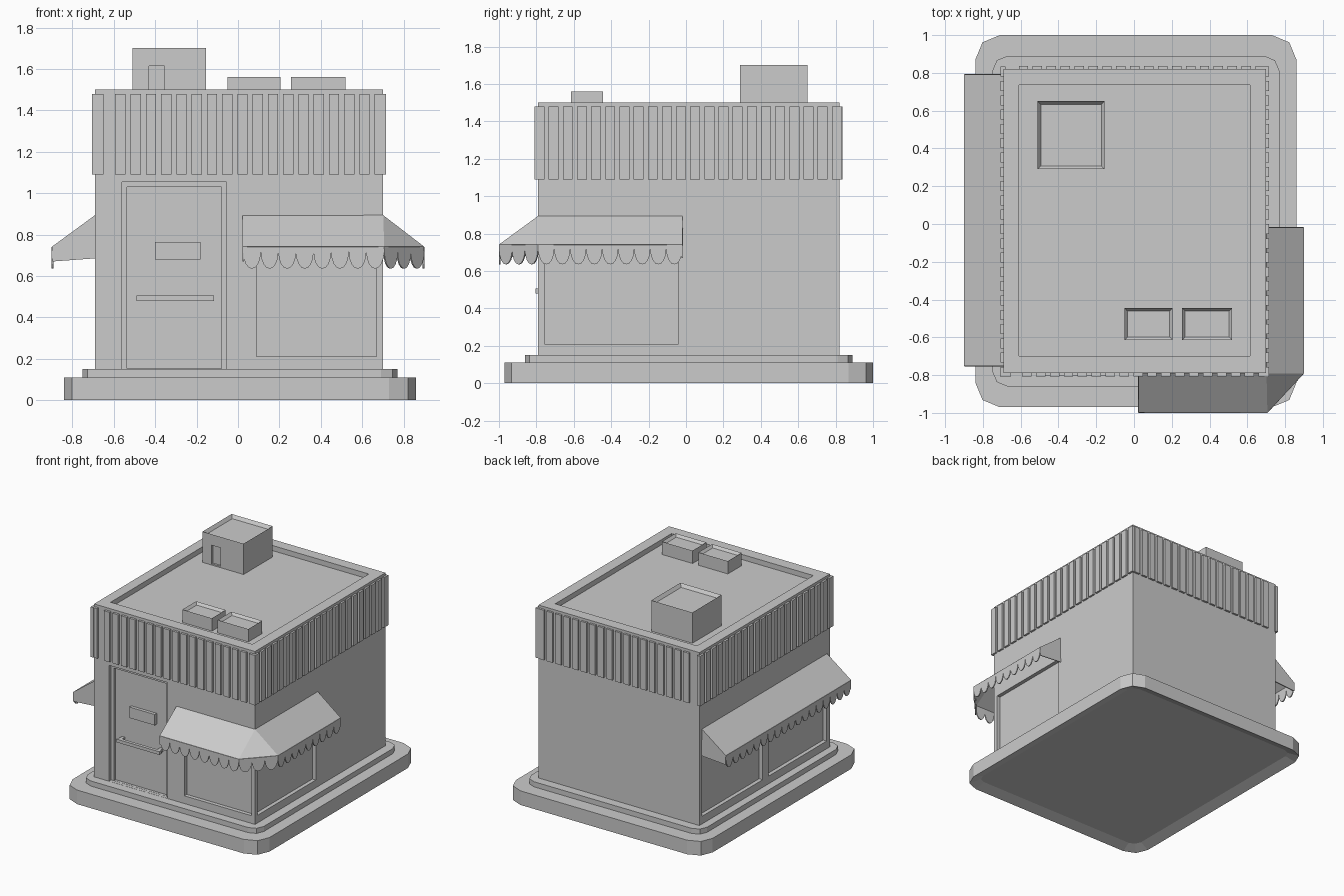
import bpy, bmesh, math
from mathutils import Vector

if "Cube" in bpy.data.objects:
    bpy.data.objects.remove(bpy.data.objects["Cube"])


def finish(name, bm):
    bmesh.ops.recalc_face_normals(bm, faces=bm.faces[:])
    me = bpy.data.meshes.new(name)
    bm.to_mesh(me)
    bm.free()
    ob = bpy.data.objects.new(name, me)
    bpy.context.collection.objects.link(ob)
    return ob


def add_box(bm, x0, x1, y0, y1, z0, z1):
    vs = bmesh.ops.create_cube(bm, size=1)['verts']
    for v in vs:
        v.co = (x0 + (v.co.x + .5) * (x1 - x0),
                y0 + (v.co.y + .5) * (y1 - y0),
                z0 + (v.co.z + .5) * (z1 - z0))


def boxes(name, dims):
    bm = bmesh.new()
    for d in dims:
        add_box(bm, *d)
    return finish(name, bm)


def press_in(bm, up, rim, depth):
    """Inset the top (or bottom) face and sink it."""
    bm.normal_update()
    f = [f for f in bm.faces if f.normal.z * up > .9]
    bmesh.ops.inset_region(bm, faces=f, thickness=rim, use_even_offset=True)
    bmesh.ops.translate(bm, verts=f[0].verts[:], vec=(0, 0, -up * depth))


def tray(name, dim, rim, depth):
    bm = bmesh.new()
    add_box(bm, *dim)
    press_in(bm, 1, rim, depth)
    return finish(name, bm)


def slab(name, x0, x1, y0, y1, z0, z1, r, hollow=0):
    bm = bmesh.new()
    pts = []
    for i, (cx, cy) in enumerate([(x1 - r, y1 - r), (x0 + r, y1 - r),
                                  (x0 + r, y0 + r), (x1 - r, y0 + r)]):
        for k in range(3):
            a = math.radians(90 * i + 45 * k)
            pts.append((cx + r * math.cos(a), cy + r * math.sin(a), z0))
    f = bm.faces.new([bm.verts.new(p) for p in pts])
    ext = bmesh.ops.extrude_face_region(bm, geom=[f], use_keep_orig=True)['geom']
    bmesh.ops.translate(bm, verts=[g for g in ext if isinstance(g, bmesh.types.BMVert)],
                        vec=(0, 0, z1 - z0))
    bmesh.ops.recalc_face_normals(bm, faces=bm.faces[:])
    if hollow:
        press_in(bm, -1, .08, hollow)
    return finish(name, bm)


def cut(ob, dims):
    for d in dims:
        c = boxes("cutter", [d])
        c.hide_render = True
        m = ob.modifiers.new("cut", 'BOOLEAN')
        m.operation = 'DIFFERENCE'
        m.object = c
        bpy.context.view_layer.objects.active = ob
        bpy.ops.object.modifier_apply(modifier=m.name)
        bpy.data.objects.remove(c)


# base slab and step
slab("base_slab", -.84, .86, -.97, 1.0, 0, .11, .13, hollow=.03)
slab("base_step", -.75, .77, -.86, .89, .105, .15, .08)

# building walls with roof well, doorway and shop windows
X0, X1, Y0, Y1 = -.69, .70, -.79, .82
walls = boxes("walls", [(X0, X1, Y0, Y1, .145, 1.50)])
WZ = (.21, .72)
cut(walls, [
    (-.61, .615, -.70, .735, 1.46, 1.6),
    (-.56, -.055, Y0 - .1, Y0 + .025, .151, 1.055),
    (-.535, -.08, Y0 - .1, Y0 + .045, .152, 1.03),
    (.09, .67, Y0 - .1, Y0 + .03, *WZ),
    (X1 - .03, X1 + .1, -.757, -.04, *WZ),
    (X0 - .1, X0 + .03, -.75, -.03, *WZ),
    (X0 - .1, X0 + .03, .04, .785, *WZ),
])

# vertical cladding strips around the top
SZ = (1.09, 1.48)
front = [(-.70, -.65)] + [(-.593 + .0737 * i, -.543 + .0737 * i) for i in range(18)]
back = [(-.61 + .0737 * i, -.56 + .0737 * i) for i in range(18)]
side = [(-.81 + .0757 * i, -.757 + .0757 * i) for i in range(22)]
boxes("front_cladding", [(a, b, Y0 - .018, Y0 + .01, *SZ) for a, b in front])
boxes("back_cladding", [(a, b, Y1 - .01, Y1 + .016, *SZ) for a, b in back])
boxes("right_cladding", [(X1 - .01, X1 + .015, a, b, *SZ) for a, b in side])
boxes("left_cladding", [(X0 - .016, X0 + .01, a, b, *SZ) for a, b in side])

# door sign board and push bar
boxes("door_sign", [(-.40, -.18, Y0 + .02, Y0 + .05, .68, .765)])
boxes("door_push_bar", [(-.49, -.115, Y0 - .015, Y0 + .01, .48, .505)] +
      [(x, x + .025, Y0, Y0 + .05, .48, .505) for x in (-.48, -.15)])

# roof access box with its small doorway, and two skylights
shed = tray("roof_access_box", (-.51, -.155, .29, .65, 1.45, 1.70), .018, .025)
cut(shed, [(-.43, -.355, .2, .305, 1.47, 1.615)])
tray("skylight_left", (-.05, .205, -.615, -.445, 1.45, 1.56), .016, .02)
tray("skylight_right", (.255, .52, -.615, -.445, 1.45, 1.56), .016, .02)


def awning(name, wall, edge, counts):
    """Sloped canopy, scalloped valance and closed ends along a path."""
    top, lip, cusp, low = .89, .74, .715, .635
    bm = bmesh.new()

    def face(pts):
        vs = []
        for p in pts:
            if not vs or (Vector(p) - vs[-1].co).length > 1e-5:
                vs.append(bm.verts.new(p))
        if (vs[0].co - vs[-1].co).length < 1e-5:
            bm.verts.remove(vs.pop())
        bm.faces.new(vs)

    for i, n in enumerate(counts):
        p, q = Vector(edge[i]), Vector(edge[i + 1])
        face([(*wall[i], top), (*wall[i + 1], top), (*q, lip), (*p, lip)])
        for k in range(n):
            a, b = p.lerp(q, k / n), p.lerp(q, (k + 1) / n)
            arc = []
            for j in range(9):
                t = math.pi * j / 8
                u = (1 - math.cos(t)) / 2
                arc.append((*a.lerp(b, u), cusp - (cusp - low) * math.sin(t)))
            face([(*b, lip), (*a, lip)] + arc)
    for i in (0, -1):
        face([(*wall[i], top), (*edge[i], lip), (*edge[i], .67), (*wall[i], .685)])
    bmesh.ops.remove_doubles(bm, verts=bm.verts[:], dist=1e-4)
    ob = finish(name, bm)
    m = ob.modifiers.new("thickness", 'SOLIDIFY')
    m.thickness = .008
    m.offset = 0
    return ob


# corner awning wraps front to right, long awning on the left
awning("corner_awning", [(.025, Y0), (X1, Y0), (X1, Y0), (X1, -.02)],
       [(.025, -.996), (.705, -.996), (.896, -.79), (.896, -.02)], [8, 3, 9])
awning("left_awning", [(X0, .79), (X0, -.75)], [(-.896, .79), (-.896, -.75)], [18])
